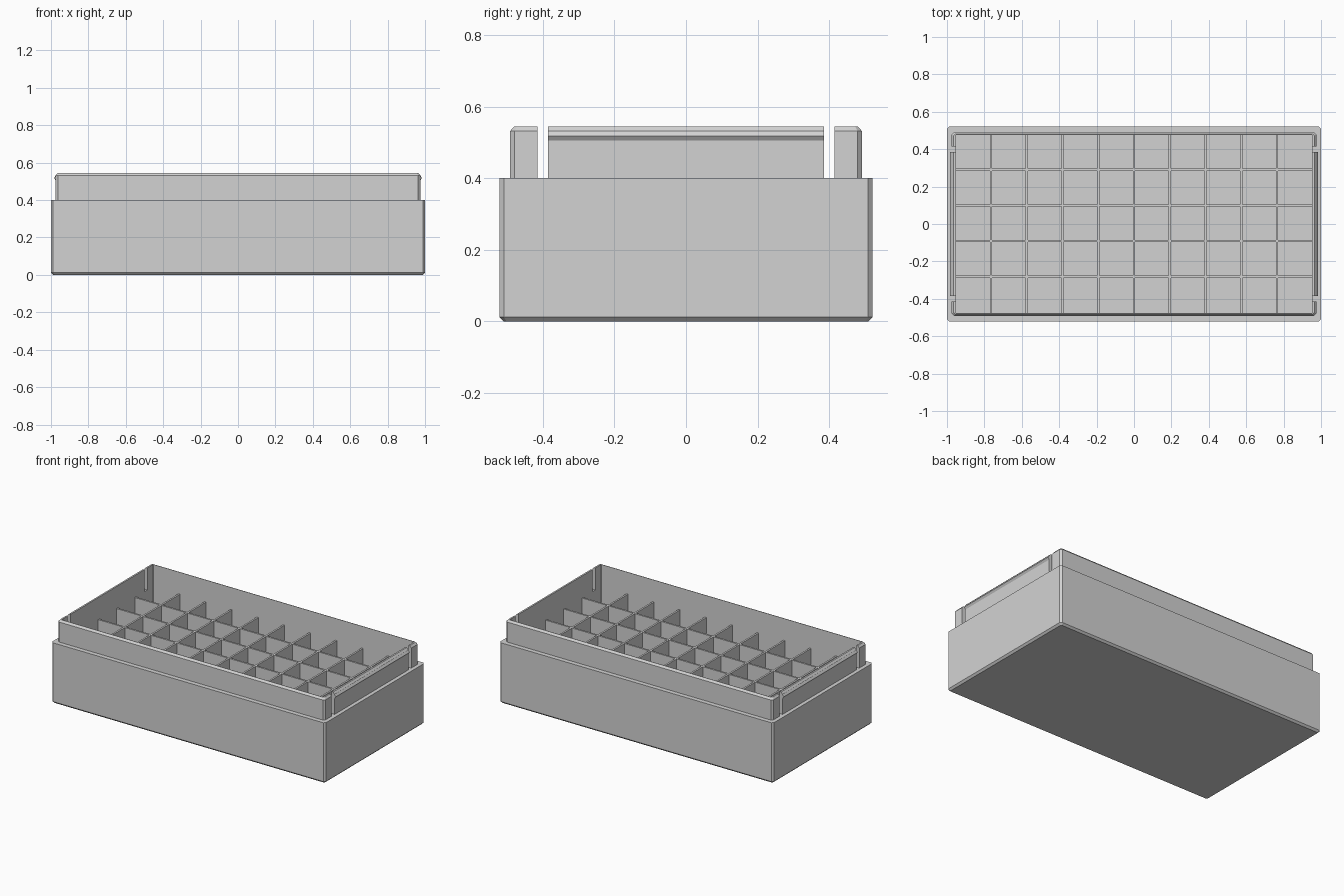
import bpy, bmesh

if "Cube" in bpy.data.objects:
    bpy.data.objects.remove(bpy.data.objects["Cube"], do_unlink=True)

grey = bpy.data.materials.new("light_grey_plastic")
grey.use_nodes = True
colour = (0.65, 0.65, 0.65, 1)
grey.diffuse_color = colour
grey.node_tree.nodes["Principled BSDF"].inputs["Base Color"].default_value = colour


def finish(name, bm):
    bmesh.ops.recalc_face_normals(bm, faces=bm.faces)
    mesh = bpy.data.meshes.new(name)
    bm.to_mesh(mesh)
    bm.free()
    mesh.materials.append(grey)
    obj = bpy.data.objects.new(name, mesh)
    bpy.context.collection.objects.link(obj)
    return obj


def box(bm, low, high):
    """Add an axis-aligned box between two corners."""
    verts = bmesh.ops.create_cube(bm, size=1)["verts"]
    for v in verts:
        v.co = [(a + b) / 2 + c * (b - a) for a, b, c in zip(low, high, v.co)]


def chamfered_ring(bm, hx, hy, cut, z):
    """Add a rectangle of vertices with clipped corners."""
    pts = []
    for sx, sy in ((1, 1), (-1, 1), (-1, -1), (1, -1)):
        pair = [(sx * hx, sy * (hy - cut), z), (sx * (hx - cut), sy * hy, z)]
        pts += pair if sx * sy > 0 else pair[::-1]
    return [bm.verts.new(p) for p in pts]


RIM, LEDGE, FLOOR = 0.545, 0.4, 0.025
IN_X, IN_Y = 0.953, 0.477
LIP_X, LIP_Y = 0.975, 0.491

# Tray: outer shell, ledge, thin upper lip and cavity in one loft
sections = [
    (0.988, 0.509, 0.008, 0),
    (1, 0.521, 0.012, 0.012),
    (1, 0.521, 0.012, LEDGE),
    (LIP_X, LIP_Y, 0.012, LEDGE),
    (LIP_X, LIP_Y, 0.012, RIM - 0.013),
    (LIP_X - 0.011, LIP_Y - 0.011, 0.008, RIM),
    (IN_X, IN_Y, 0.002, RIM),
    (IN_X, IN_Y, 0.002, FLOOR),
]
bm = bmesh.new()
rings = [chamfered_ring(bm, *s) for s in sections]
for a, b in zip(rings, rings[1:]):
    for i in range(len(a)):
        j = (i + 1) % len(a)
        bm.faces.new((a[i], a[j], b[j], b[i]))
bm.faces.new(rings[0])
bm.faces.new(rings[-1])
tray = finish("tray", bm)

# Slits that free the clip panel at each end
bm = bmesh.new()
for sx in (-1, 1):
    for sy in (-1, 1):
        xs = sorted((sx * 0.94, sx * 0.99))
        ys = sorted((sy * 0.385, sy * 0.415))
        box(bm, (xs[0], ys[0], LEDGE), (xs[1], ys[1], 0.6))
cutter = finish("slit_cutter", bm)
cutter.hide_render = True
cutter.hide_viewport = True
cut = tray.modifiers.new("slits", "BOOLEAN")
cut.operation = "DIFFERENCE"
cut.solver = "EXACT"
cut.object = cutter

# Snap ridges along the clip panels
for side, name in ((1, "left_snap_ridge"), (-1, "right_snap_ridge")):
    bm = bmesh.new()
    profile = [(LIP_X - 0.005, 0.505), (LIP_X, 0.505), (LIP_X + 0.009, 0.518),
               (LIP_X, 0.531), (LIP_X - 0.005, 0.531)]
    face = bm.faces.new([bm.verts.new((side * x, -0.385, z)) for x, z in profile])
    moved = bmesh.ops.extrude_face_region(bm, geom=[face])["geom"]
    verts = [g for g in moved if isinstance(g, bmesh.types.BMVert)]
    bmesh.ops.translate(bm, vec=(0, 0.77, 0), verts=verts)
    finish(name, bm)

# Divider grid: ten by five compartments
PITCH, HALF = 0.191, 0.006
bm = bmesh.new()
for i in range(-4, 5):
    x = i * PITCH
    box(bm, (x - HALF, -IN_Y - 0.003, FLOOR - 0.005), (x + HALF, IN_Y + 0.003, LEDGE))
finish("cross_dividers", bm)
bm = bmesh.new()
for i in range(4):
    y = (i - 1.5) * PITCH + 0.004
    box(bm, (-IN_X - 0.003, y - HALF, FLOOR - 0.005), (IN_X + 0.003, y + HALF, LEDGE))
finish("long_dividers", bm)
